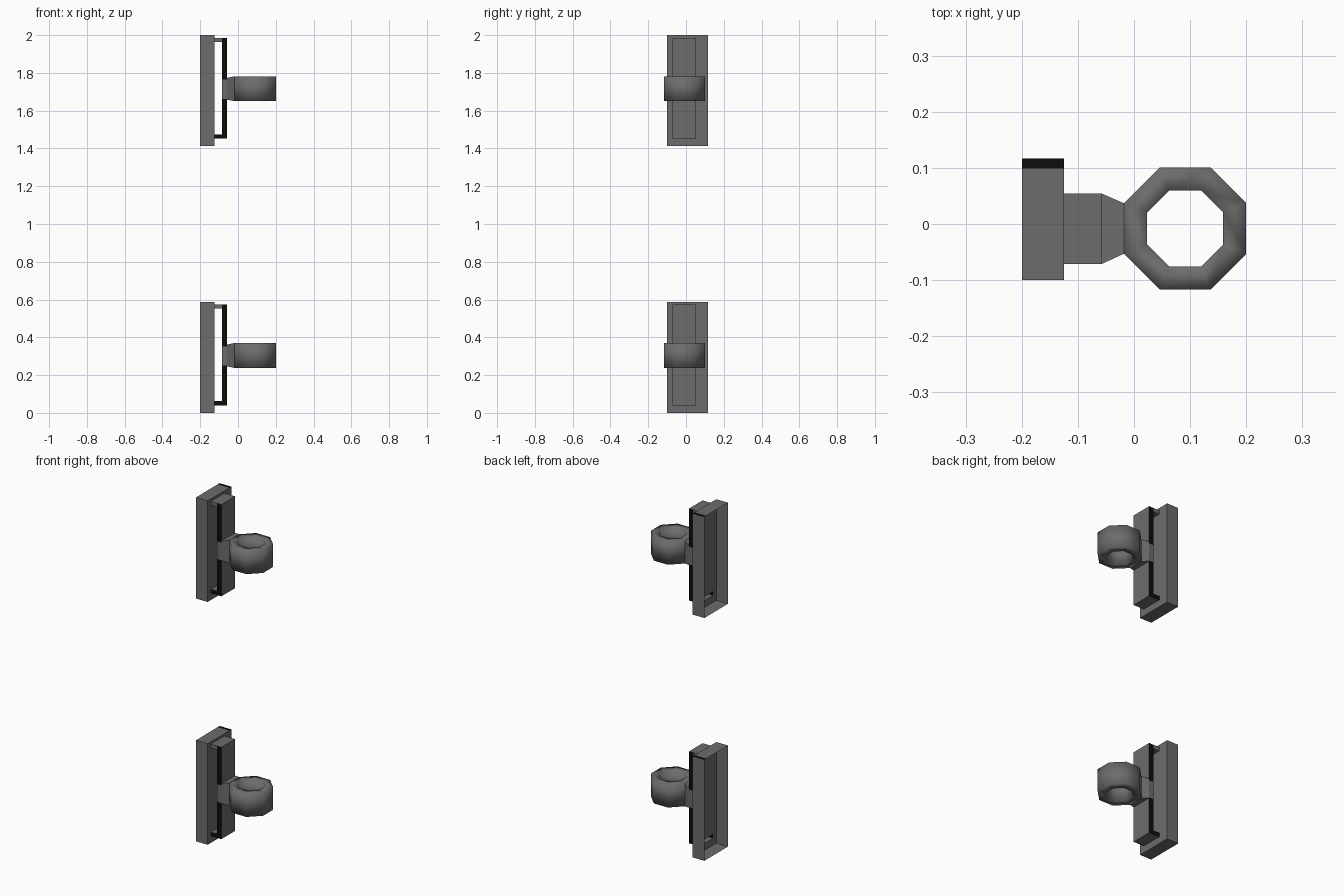
import bpy, bmesh, math

if "Cube" in bpy.data.objects:
    bpy.data.objects.remove(bpy.data.objects["Cube"])

OFFSETS = {"lower": 0.0, "upper": 1.412}


def material(name, value):
    m = bpy.data.materials.new(name)
    m.diffuse_color = (value, value, value, 1)
    m.use_nodes = True
    m.node_tree.nodes["Principled BSDF"].inputs["Base Color"].default_value = m.diffuse_color
    return m


GREY = material("grey metal", 0.15)
BLACK = material("black edge", 0.004)


def make(name, bm):
    bmesh.ops.recalc_face_normals(bm, faces=bm.faces)
    me = bpy.data.meshes.new(name)
    bm.to_mesh(me)
    bm.free()
    me.materials.append(GREY)
    me.materials.append(BLACK)
    ob = bpy.data.objects.new(name, me)
    bpy.context.collection.objects.link(ob)
    return ob


def cut(bm, axis, value):
    co, no = [0, 0, 0], [0, 0, 0]
    co[axis], no[axis] = value, 1
    geom = bm.verts[:] + bm.edges[:] + bm.faces[:]
    bmesh.ops.bisect_plane(bm, geom=geom, plane_co=co, plane_no=no, dist=1e-5)


def loft(bm, rings, closed=False):
    """Join equal-length vertex rings with quads, optionally back to the first."""
    vs = [[bm.verts.new(p) for p in r] for r in rings]
    pairs = list(zip(vs, vs[1:])) + ([(vs[-1], vs[0])] if closed else [])
    n = len(vs[0])
    for a, b in pairs:
        for i in range(n):
            j = (i + 1) % n
            bm.faces.new((a[i], a[j], b[j], b[i]))
    return vs


def rect(x, y0, y1, z0, z1):
    return [(x, y0, z0), (x, y1, z0), (x, y1, z1), (x, y0, z1)]


Y0, Y1 = -0.071, 0.054          # handle width
ZB, ZB2, ZT2, ZT = 0.040, 0.063, 0.552, 0.574   # handle tabs

for side, dz in OFFSETS.items():
    # wall plate: shallow tray, open at the back, with openings behind the tabs
    bm = bmesh.new()
    back, front = loft(bm, [rect(-0.2, -0.1, 0.117, 0, 0.588),
                            rect(-0.125, -0.1, 0.117, 0, 0.588)])
    bm.faces.new(front)
    bmesh.ops.recalc_face_normals(bm, faces=bm.faces)
    for y in (Y0, Y1, 0.099):
        cut(bm, 1, y)
    for z in (ZB, ZB2, ZT2, ZT):
        cut(bm, 2, z)
    holes = []
    for f in bm.faces:
        c = f.calc_center_median()
        if c.x > -0.126 and Y0 < c.y < Y1 and (ZB < c.z < ZB2 or ZT2 < c.z < ZT):
            holes.append(f)
        if c.y > 0.099 and c.z > 0.587:
            f.material_index = 1
    bmesh.ops.delete(bm, geom=holes, context='FACES')
    ob = make(side + "_wall_plate", bm)
    ob.location.z = dz

    # C-shaped rail with black sides, grey where the neck meets it
    bm = bmesh.new()
    prof = [(-0.125, ZB), (-0.057, ZB), (-0.057, ZT), (-0.125, ZT),
            (-0.125, ZT2), (-0.086, ZT2), (-0.086, ZB2), (-0.125, ZB2)]
    a, b = loft(bm, [[(x, y, z) for x, z in prof] for y in (Y0, Y1)])
    bm.faces.new(a)
    bm.faces.new(b)
    bmesh.ops.recalc_face_normals(bm, faces=bm.faces)
    cut(bm, 0, -0.086)
    for z in (0.25, 0.352):
        cut(bm, 2, z)
    ends = []
    for f in bm.faces:
        c = f.calc_center_median()
        if abs(f.normal.y) > 0.9 and not 0.25 < c.z < 0.352 \
                and not (c.x < -0.086 and c.z > 0.5):
            f.material_index = 1
        if c.x < -0.1249:
            ends.append(f)
    bmesh.ops.delete(bm, geom=ends, context='FACES')
    ob = make(side + "_rail", bm)
    ob.location.z = dz

    # tapered neck
    bm = bmesh.new()
    loft(bm, [rect(-0.057, Y0, Y1, 0.246, 0.362),
              rect(-0.018, -0.053, 0.037, 0.238, 0.37)])
    ob = make(side + "_neck", bm)
    ob.location.z = dz

    # smooth octagonal ring
    def octagon(apothem, z):
        r = apothem / math.cos(math.pi / 8)
        return [(0.091 + r * math.cos(t), -0.008 + r * math.sin(t), z)
                for t in (math.pi / 8 + i * math.pi / 4 for i in range(8))]
    bm = bmesh.new()
    loft(bm, [octagon(0.109, 0.238), octagon(0.109, 0.37),
              octagon(0.068, 0.37), octagon(0.068, 0.238)], closed=True)
    for f in bm.faces:
        f.smooth = True
    ob = make(side + "_ring", bm)
    ob.location.z = dz
